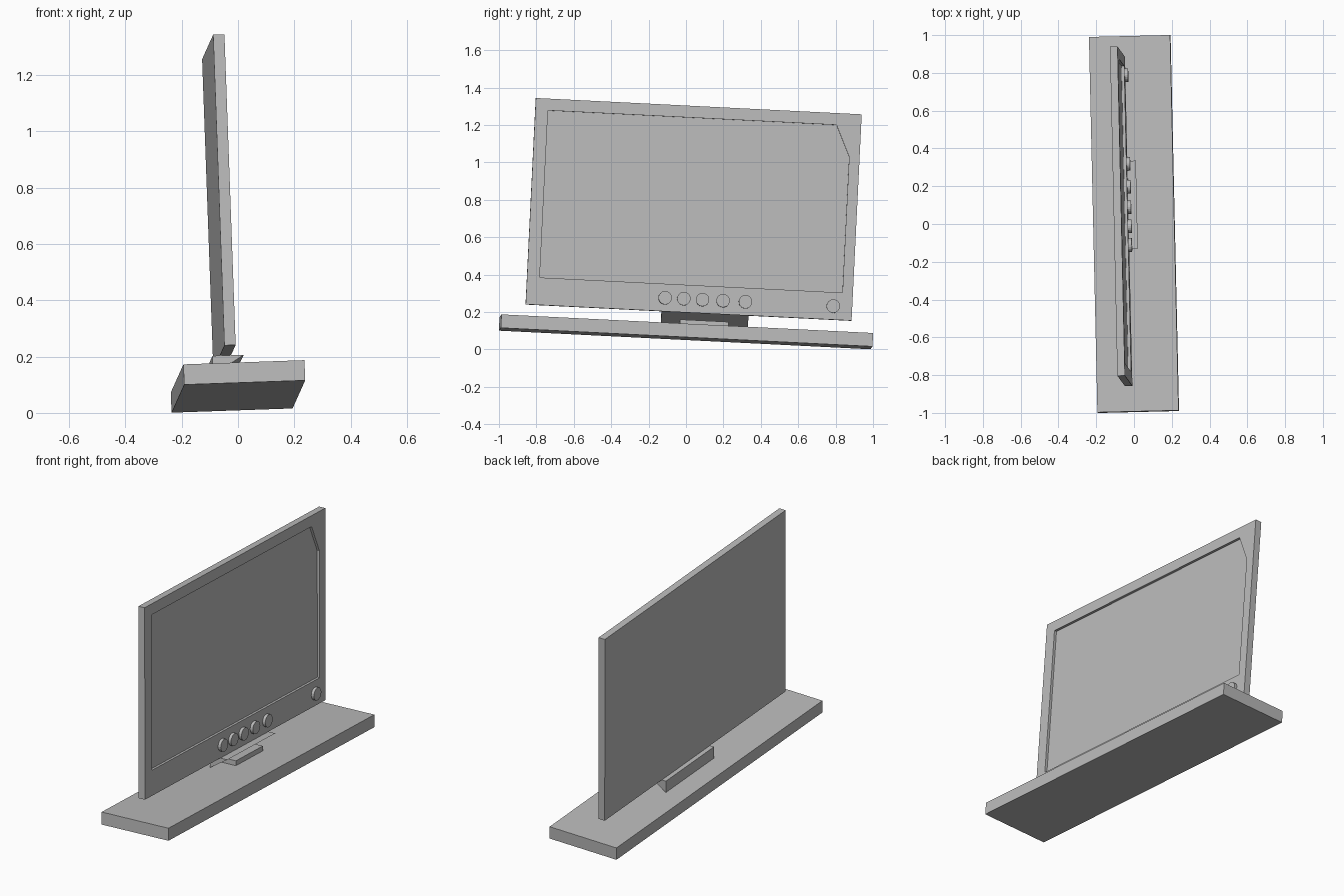
import bpy, bmesh
from mathutils import Matrix, Vector

cube = bpy.data.objects.get("Cube")
if cube:
    bpy.data.objects.remove(cube, do_unlink=True)

grey = bpy.data.materials.new("plain_grey")
grey.use_nodes = True
grey.diffuse_color = (0.5, 0.5, 0.5, 1)
grey.node_tree.nodes["Principled BSDF"].inputs["Base Color"].default_value = (0.5, 0.5, 0.5, 1)

# The whole set leans slightly: width, length and up axes of its own frame
length_axis = Vector((-0.0225, 0.9985, -0.05)).normalized()
up_axis = Vector((1, 0.0225, 0.035)).cross(length_axis).normalized()
width_axis = length_axis.cross(up_axis)
FRAME = Matrix.Translation((0, 0, 0.094)) @ Matrix((width_axis, length_axis, up_axis)).transposed().to_4x4()


def add_object(name, bm):
    bmesh.ops.recalc_face_normals(bm, faces=bm.faces[:])
    mesh = bpy.data.meshes.new(name)
    bm.to_mesh(mesh)
    bm.free()
    mesh.materials.append(grey)
    obj = bpy.data.objects.new(name, mesh)
    bpy.context.collection.objects.link(obj)
    obj.matrix_world = FRAME
    return obj


def prism(name, profile, direction):
    """Extrude a closed profile along a direction."""
    bm = bmesh.new()
    face = bm.faces.new([bm.verts.new(p) for p in profile])
    extruded = bmesh.ops.extrude_face_region(bm, geom=[face], use_keep_orig=True)
    moved = [v for v in extruded["geom"] if isinstance(v, bmesh.types.BMVert)]
    bmesh.ops.translate(bm, verts=moved, vec=direction)
    return add_object(name, bm)


def box(name, low, high):
    (x0, y0, z0), (x1, y1, z1) = low, high
    return prism(name, [(x0, y0, z0), (x1, y0, z0), (x1, y1, z0), (x0, y1, z0)], (0, 0, z1 - z0))


# Base slab
box("base", (-0.215, -0.995, -0.036), (0.215, 0.995, 0.036))

# Display panel with a sunken screen that has one clipped corner
FRONT = -0.024
panel = box("panel", (-0.064, -0.863, 0.105), (FRONT, 0.882, 1.21))
outline = [(-0.795, 0.252), (0.826, 0.252), (0.826, 0.98), (0.75, 1.147), (-0.795, 1.147)]
cutter = prism("screen_cutter", [(FRONT - 0.015, y, z) for y, z in outline], (0.05, 0, 0))
cutter.hide_render = True
cut = panel.modifiers.new("screen_recess", "BOOLEAN")
cut.operation = "DIFFERENCE"
cut.solver = "EXACT"
cut.object = cutter
bpy.context.view_layer.update()
cut_mesh = bpy.data.meshes.new_from_object(panel.evaluated_get(bpy.context.evaluated_depsgraph_get()))
panel.modifiers.clear()
panel.data = cut_mesh
bpy.data.objects.remove(cutter, do_unlink=True)

# Wedge stand under the panel, with a small foot in front
wedge = [(0.021, 0.105), (-0.09, 0.105), (-0.09, 0.036)]
prism("stand_wedge", [(x, -0.135, z) for x, z in wedge], (0, 0.465, 0))
box("stand_foot", (-0.085, -0.035, 0.03), (0.01, 0.225, 0.064))

# Round buttons along the lower bezel
for i, y in enumerate((-0.12, -0.02, 0.08, 0.19, 0.31, 0.78)):
    bm = bmesh.new()
    place = Matrix.Translation((FRONT + 0.006, y, 0.177)) @ Matrix.Rotation(1.5708, 4, "Y")
    bmesh.ops.create_cone(bm, cap_ends=True, segments=20, radius1=0.036, radius2=0.036,
                          depth=0.022, matrix=place)
    add_object(f"button_{i + 1}", bm)
